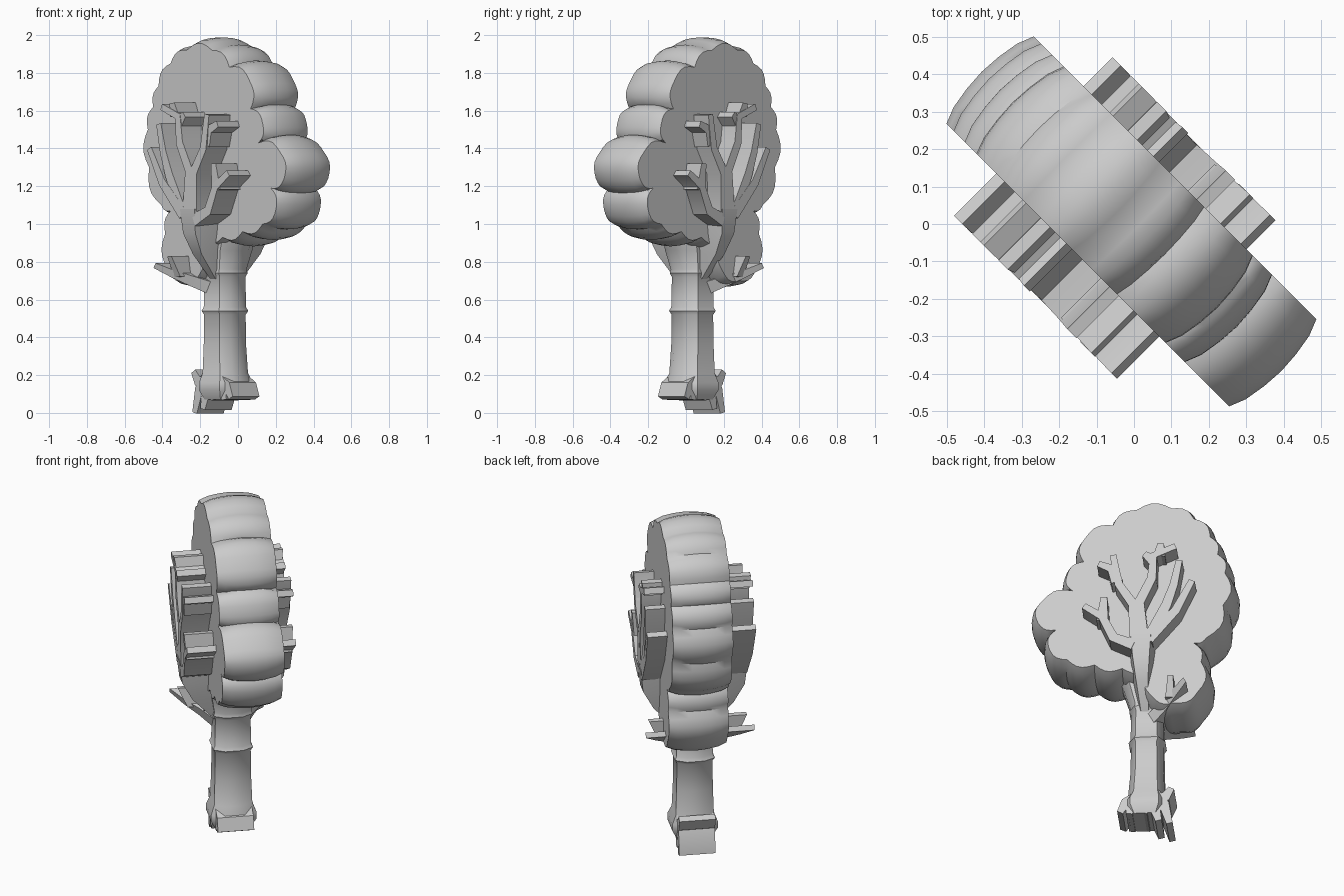
import bpy, bmesh, math
from mathutils import Vector

cube = bpy.data.objects.get("Cube")
if cube:
    bpy.data.objects.remove(cube, do_unlink=True)

grey = bpy.data.materials.new("plain grey")
grey.use_nodes = True
colour = (0.6, 0.6, 0.6, 1)
grey.diffuse_color = colour
grey.node_tree.nodes["Principled BSDF"].inputs["Base Color"].default_value = colour

MIDDLE = -.025  # depth centre of trunk and branches


def loft(name, rings, angle=35):
    """Skin a list of equal-length point rings, cap both ends, turn the part diagonally."""
    bm = bmesh.new()
    loops = [[bm.verts.new(p) for p in ring] for ring in rings]
    for low, high in zip(loops, loops[1:]):
        for i in range(len(low)):
            j = (i + 1) % len(low)
            bm.faces.new((low[i], low[j], high[j], high[i]))
    bm.faces.new(loops[0])
    bm.faces.new(loops[-1])
    bmesh.ops.recalc_face_normals(bm, faces=bm.faces)
    mesh = bpy.data.meshes.new(name)
    bm.to_mesh(mesh)
    bm.free()
    mesh.materials.append(grey)
    obj = bpy.data.objects.new(name, mesh)
    bpy.context.collection.objects.link(obj)
    obj.rotation_euler.z = math.radians(-45)
    bpy.ops.object.select_all(action='DESELECT')
    obj.select_set(True)
    bpy.context.view_layer.objects.active = obj
    bpy.ops.object.shade_smooth_by_angle(angle=math.radians(angle))


def outward(outline, i):
    """Outward normal of a clockwise outline at point i."""
    along = (outline[(i + 1) % len(outline)] - outline[i - 1]).normalized()
    return Vector((-along.y, along.x))


def scallops(cusps, steps=5, puff=0.2):
    """Join the cusps with outward bulging arcs."""
    outline = []
    for i, start in enumerate(cusps):
        a, b = Vector(start), Vector(cusps[(i + 1) % len(cusps)])
        side = Vector((a.y - b.y, b.x - a.x))
        for k in range(steps):
            t = k / steps
            outline.append(a.lerp(b, t) + side * puff * math.sin(math.pi * t))
    return outline


def ribbon(name, path, widths, depths):
    """Flat strip along a path; width and half depth change from root to tip."""
    pts = [Vector(p) for p in path]
    rings = []
    for i, p in enumerate(pts):
        t = i / (len(pts) - 1)
        along = (pts[min(i + 1, len(pts) - 1)] - pts[max(i - 1, 0)]).normalized()
        side = Vector((-along.y, along.x)) * (widths[0] + (widths[1] - widths[0]) * t) / 2
        depth = depths[0] + (depths[1] - depths[0]) * t
        rings.append([((p + side * s).x, MIDDLE + depth * d, (p + side * s).y)
                      for s, d in ((1, -1), (1, 1), (-1, 1), (-1, -1))])
    loft(name, rings)


def column(name, sections):
    """Stack of eight-sided sections: height, centre, half width, half depth."""
    rings = []
    for z, centre, width, depth in sections:
        corners = ((1, -.45), (1, .45), (.65, 1), (-.65, 1), (-1, .45), (-1, -.45), (-.65, -1), (.65, -1))
        rings.append([(centre + a * width, MIDDLE + b * depth, z) for a, b in corners])
    loft(name, rings, 40)


# Leafy crown: scalloped outline, fuller in the middle of its depth
crown = scallops([
    (-.22, 1.92), (-.03, 1.92), (.1, 1.83), (.25, 1.76), (.26, 1.61),
    (.35, 1.53), (.32, 1.43), (.48, 1.38), (.51, 1.24), (.41, 1.19), (.45, 1.08),
    (.35, 1), (.2, .96), (.05, .93), (-.09, .92), (-.11, .75), (-.24, .7),
    (-.36, .76), (-.38, .95), (-.34, 1.07), (-.41, 1.1), (-.5, 1.3),
    (-.51, 1.5), (-.47, 1.62), (-.43, 1.73), (-.34, 1.85)])
rings = []
for y, grow in ((-.165, 0), (-.12, .018), (-.06, .028), (0, .032), (.06, .028), (.12, .018), (.165, 0)):
    rings.append([(p.x + n.x * grow, y, p.y + n.y * grow)
                  for p, n in ((p, outward(crown, i)) for i, p in enumerate(crown))])
loft("crown", rings, 40)

# Trunk with a flared foot and ridges
column("trunk", [
    (.07, -.065, .09, .1), (.12, -.065, .12, .125), (.16, -.065, .12, .125),
    (.21, -.07, .1, .105), (.36, -.073, .09, .1), (.52, -.073, .088, .098),
    (.54, -.073, .1, .11), (.56, -.073, .09, .1), (.72, -.073, .087, .097),
    (.74, -.073, .097, .107), (.76, -.073, .092, .102), (.86, -.06, .11, .12), (1, -.05, .15, .12)])

# Wedge where the trunk swells out of the crown and splits
column("trunk_fork", [
    (.7, -.065, .03, .09), (.84, -.06, .05, .22), (.95, -.06, .07, .28), (1.08, -.06, .085, .295)])

# Branches standing proud of both faces
branches = {
    "low_left_branch": [(-.02, 1.02), (.09, 1.07), (.15, 1.2), (.25, 1.27)],
    "low_left_twig": [(.15, 1.18), (.14, 1.32)],
    "left_branch": [(-.03, 1.05), (-.02, 1.27), (.06, 1.4), (.09, 1.58)],
    "left_twig": [(.07, 1.42), (.1, 1.5), (.17, 1.53)],
    "middle_branch": [(-.07, 1.05), (-.05, 1.28), (-.12, 1.43), (-.13, 1.57), (-.25, 1.62)],
    "middle_twig": [(-.13, 1.54), (-.08, 1.58)],
    "middle_top_twig": [(-.16, 1.57), (-.17, 1.64)],
    "right_branch": [(-.1, 1.05), (-.2, 1.26), (-.24, 1.38), (-.27, 1.53)],
    "low_right_branch": [(-.1, 1.05), (-.25, 1.22), (-.34, 1.4)],
}
for name, path in branches.items():
    ribbon(name, path, (.065, .035), (.29, .3))

# Low branch leaning outwards from the trunk under the crown
ribbon("bottom_branch", [(-.09, .66), (-.17, .7), (-.23, .735), (-.3, .78)], (.07, .03), (.09, .3))
ribbon("bottom_twig", [(-.21, .72), (-.22, .83)], (.045, .03), (.22, .27))

# Root toes
toes = [[(-.03, .17), (.04, .14), (.07, .08)], [(-.04, .17), (.01, .13), (.02, .07)],
        [(-.07, .17), (-.08, .14), (-.06, .07)], [(-.09, .2), (-.12, .1), (-.14, .02)],
        [(-.1, .2), (-.17, .12), (-.2, 0)], [(-.1, .14), (-.18, .17), (-.21, .22)]]
for i, path in enumerate(toes):
    ribbon(f"root_toe_{i + 1}", path, (.08, .035), (.1, .1))
